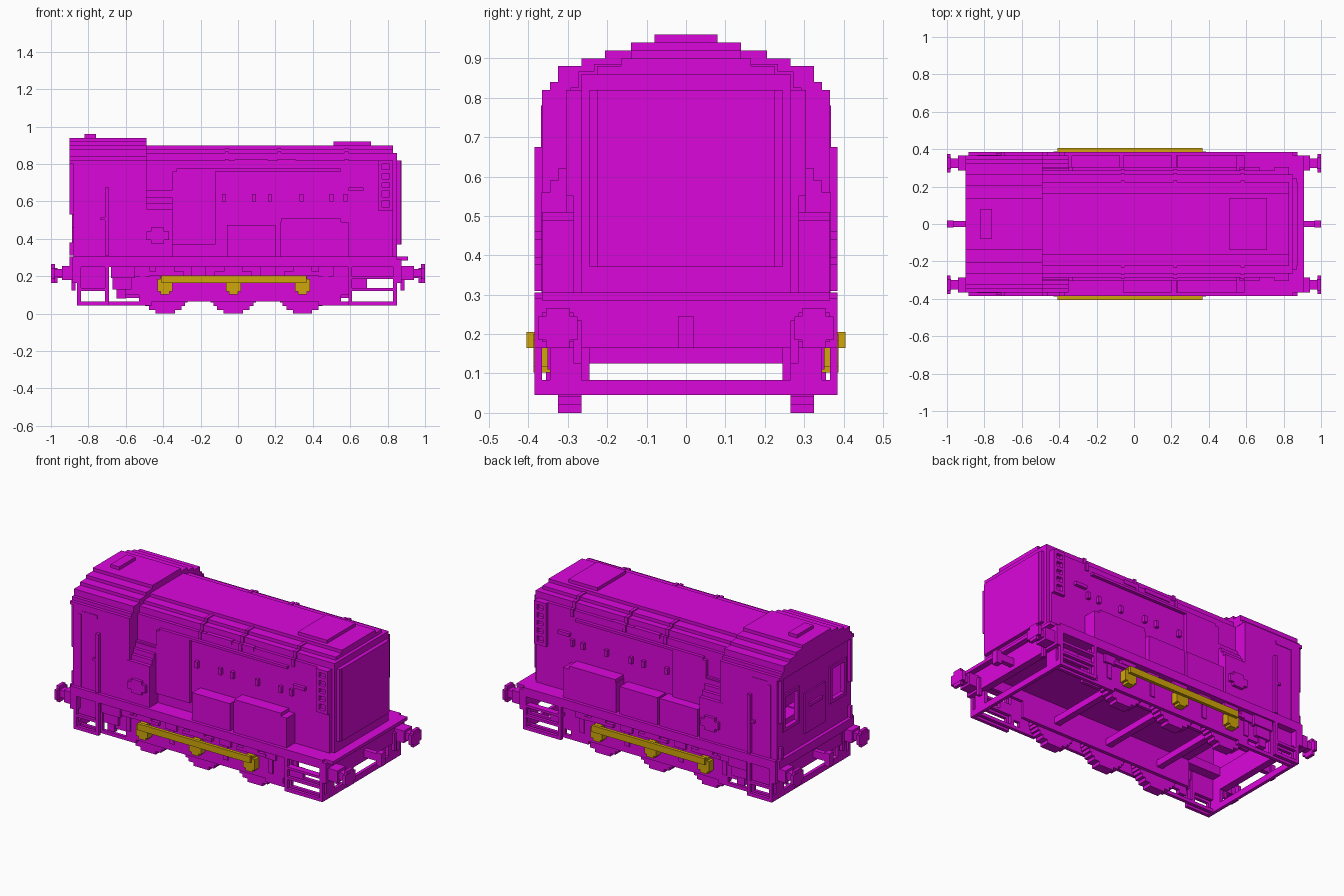
import bpy, bmesh, math

cube = bpy.data.objects.get("Cube")
if cube:
    bpy.data.objects.remove(cube, do_unlink=True)


def material(name, rgb):
    m = bpy.data.materials.new(name)
    m.use_nodes = True
    m.diffuse_color = (*rgb, 1)
    m.node_tree.nodes["Principled BSDF"].inputs["Base Color"].default_value = (*rgb, 1)
    return m


PURPLE = material("purple", (0.72, 0.002, 0.72))
GOLD = material("gold", (0.63, 0.38, 0.003))


def finish(name, bm, mat):
    bmesh.ops.recalc_face_normals(bm, faces=bm.faces)
    me = bpy.data.meshes.new(name)
    bm.to_mesh(me)
    bm.free()
    me.materials.append(mat)
    ob = bpy.data.objects.new(name, me)
    bpy.context.collection.objects.link(ob)
    return ob


def part(name, boxes, mirror=True, mat=PURPLE):
    """Boxes (x0, x1, y0, y1, z0, z1) in one mesh, repeated at -y when mirrored."""
    bm = bmesh.new()
    for x0, x1, y0, y1, z0, z1 in boxes:
        for s in ((1, -1) if mirror else (1,)):
            vs = bmesh.ops.create_cube(bm, size=1)["verts"]
            for v in vs:
                v.co.x = (x0 + x1) / 2 + v.co.x * (x1 - x0)
                v.co.y = s * (y0 + y1) / 2 + v.co.y * (y1 - y0)
                v.co.z = (z0 + z1) / 2 + v.co.z * (z1 - z0)
    return finish(name, bm, mat)


def arch(name, steps, x0, x1, base, inner=None):
    """Stepped roof section (half width, top z) along x; inner = hollow (half width, top z)."""
    half, z = [], base
    for w, top in steps:
        half += [(w, z), (w, top)]
        z = top
    pts = half + [(-y, z) for y, z in reversed(half)]
    if inner:
        w, top = inner
        pts += [(-w, base), (-w, top), (w, top), (w, base)]
    bm = bmesh.new()
    face = bm.faces.new([bm.verts.new((x0, y, z)) for y, z in pts])
    ext = bmesh.ops.extrude_face_region(bm, geom=[face])["geom"]
    bmesh.ops.translate(bm, vec=(x1 - x0, 0, 0),
                        verts=[g for g in ext if isinstance(g, bmesh.types.BMVert)])
    return finish(name, bm, PURPLE)


CAB = [(.365, .82), (.345, .84), (.325, .88), (.265, .90), (.205, .92), (.14, .94)]
HOOD = [(.285, .82), (.265, .86), (.225, .88), (.165, .90)]
AXLES = (-.39, -.025, .345)

# Cab shell, walls and roof
arch("cab_shell", CAB, -.88, -.49, .30, (.345, .82))
arch("cab_roof_overhang", CAB, -.90, -.88, .80)
arch("cab_front_wall", CAB, -.51, -.492, .30)
arch("cab_rear_wall_top", [(.36, .82)] + CAB[1:], -.879, -.86, .67)
part("cab_rear_wall", [(-.879, -.86, 0, .17, .30, .67), (-.879, -.86, .29, .36, .30, .67),
                       (-.879, -.86, .17, .29, .30, .48)])
part("rear_window_frames", [(-.888, -.879, .15, .17, .46, .69), (-.888, -.879, .29, .31, .46, .69),
                            (-.888, -.879, .17, .29, .46, .48), (-.888, -.879, .17, .29, .67, .69)])
part("rear_panel", [(-.888, -.879, -.10, .10, .37, .62), (-.90, -.879, -.06, .06, .53, .55)], False)
part("rear_grab_rails", [(-.90, -.88, .33, .35, .53, .81), (-.90, -.88, .33, .35, .31, .38)])
part("cab_roof_vent", [(-.82, -.76, -.08, .08, .94, .96)], False)
part("cab_doors", [(-.84, -.82, .36, .368, .31, .76), (-.82, -.71, .36, .368, .76, .78),
                   (-.735, -.70, .36, .38, .50, .515)])
part("cab_handrails", [(-.71, -.69, .36, .385, .31, .675)])

# Engine hood, nose and roof details
arch("hood", HOOD, -.49, .83, .30)
part("hood_nose", [(.83, .85, -.265, .265, .30, .86), (.85, .87, -.245, .245, .37, .82)], False)
part("nose_panel", [(.87, .874, -.225, .225, .37, .82)], False)
for i, x in enumerate((-.06, .22, .58)):
    arch(f"roof_rib_{i + 1}", [(w + .008, z + .006) for w, z in HOOD[:3]], x - .01, x + .01, .78)
part("hood_roof_vent", [(.51, .71, -.14, .14, .90, .92)], False)
part("rain_strips", [(-.33, .55, .28, .305, .76, .775), (-.02, .16, .26, .29, .80, .825),
                     (.21, .31, .26, .29, .80, .825)])
part("side_panel", [(-.35, -.12, .28, .305, .37, .76)])
part("hood_grab_handles", [(x, x + .02, .28, .305, .60, .64) for x in (-.085, .075, .16, .33, .49, .565)]
     + [(.59, .67, .28, .305, .655, .675)])
part("side_grilles", [(x, x + .02, .28, .305, .55, .82) for x in (.75, .81)]
     + [(.77, .81, .28, .305, z, z + .02) for z in (.55, .605, .655, .70, .75, .80)])

# Running board lockers
part("stepped_lockers", [(-.51, -.35, .28, .367, .30, .56)]
     + [(-.492, -.35, .28, .345 - .02 * i, .56 + .03 * i, .59 + .03 * i) for i in range(3)]
     + [(-.492, -.35, .28, .30, .64, .66)])
part("locker_fittings", [(-.49, -.37, .36, .385, .395, .44), (-.465, -.395, .36, .385, .375, .46)])
part("middle_lockers", [(-.06, .20, .28, .365, .30, .475)])
part("left_rear_locker", [(-.335, -.075, .28, .365, .30, .475)], False)
part("large_lockers", [(.225, .59, .28, .365, .30, .49), (.23, .55, .28, .365, .49, .51)])

# Running boards, floor and end beams
part("running_boards", [(-.88, .85, .265, .385, .25, .305)])
part("floor", [(-.60, .83, -.30, .30, .25, .30)], False)
part("end_platforms", [(.82, .91, -.365, .365, .285, .305), (-.90, -.86, -.365, .365, .25, .305)], False)
part("buffer_beams", [(.83, .875, -.385, .385, .165, .29), (-.885, -.84, -.385, .385, .165, .30)], False)
part("end_guard_planks", [(.83, .85, -.385, .385, .045, .083), (-.86, -.84, -.385, .385, .045, .083)], False)
part("end_posts", [(x, x + .02, y0, y1, .08, .17) for x in (.83, -.86)
                   for y0, y1 in ((.265, .345), (.365, .385))])

# Buffers, couplings and hoses at both ends
for name, s in (("left", 1), ("right", -1)):
    def at(x0, x1, *rest):
        return (min(s * x0, s * x1), max(s * x0, s * x1), *rest)
    part(f"{name}_buffers", [at(.87, .94, .285, .365, .18, .255), at(.94, .98, .30, .35, .195, .24),
                             at(.98, 1, .275, .375, .185, .245), at(.979, .999, .295, .355, .165, .265)])
    part(f"{name}_coupling", [at(.87, .98, -.015, .015, .19, .235), at(.965, 1, -.02, .02, .165, .245)], False)
    part(f"{name}_hoses", [at(.87, .89, .265, .285, .125, .235)])

# Corner steps, hung as inner and outer rails
steps = []
for x0, x1, post in ((-.86, -.69, -.71), (.59, .85, .59)):
    for y0, y1 in ((.325, .345), (.365, .385)):
        steps += [(x0, x1, y0, y1, .045, .065), (x0, x1, y0, y1, .122, .138)]
        steps += [(x, x + .02, y0, y1, .05, .26) for x in (x0, x1 - .02)]
steps += [(.59, .85, .345, .385, .185, .20), (.61, .69, .325, .345, .138, .19),
          (-.86, -.71, .325, .345, .138, .25)]
part("corner_steps", steps)
part("sand_boxes", [(-.68, -.55, .325, .375, .19, .28), (-.67, -.57, .325, .365, .13, .19),
                    (-.65, -.60, .325, .355, .08, .13)])

# Inner and outer side frames with axle guides, springs and brake hangers
frame = [(-.60, .59, .325, .345, .10, .25), (-.53, .55, .325, .345, .066, .10),
         (-.69, -.46, .325, .345, .045, .066), (.43, .59, .325, .345, .045, .066),
         (-.60, .59, .245, .265, .083, .25), (.59, .83, .245, .265, .185, .25)]
for x in AXLES:
    frame += [(x - .10, x + .10, .34, .365, .205, .225), (x - .05, x + .05, .34, .37, .225, .25)]
for x in (-.51, -.21, .16, .47):
    frame += [(x - .04, x + .04, .34, .36, .20, .25), (x - .015, x + .015, .34, .352, .11, .20)]
part("side_frames", frame)

# Wheels as stacked slabs, joined by axles
R = .14
wheels = []
for x in AXLES:
    for i in range(14):
        dz = -R + .02 * i + .01
        w = math.sqrt(R * R - dz * dz)
        wheels.append((x - w, x + w, .265, .325, R + dz - .01, R + dz + .01))
part("wheels", wheels)
part("axles", [(x - .02, x + .02, -.27, .27, .125, .165) for x in AXLES], False)

# Gold coupling rods and cranks
part("coupling_rods", [(-.41, .365, .385, .405, .165, .205)], mat=GOLD)
cranks = []
for x in AXLES:
    cranks += [(x - .04, x + .04, .345, .387, .118, .185), (x - .024, x + .024, .345, .387, .103, .20)]
part("cranks", cranks, mat=GOLD)
